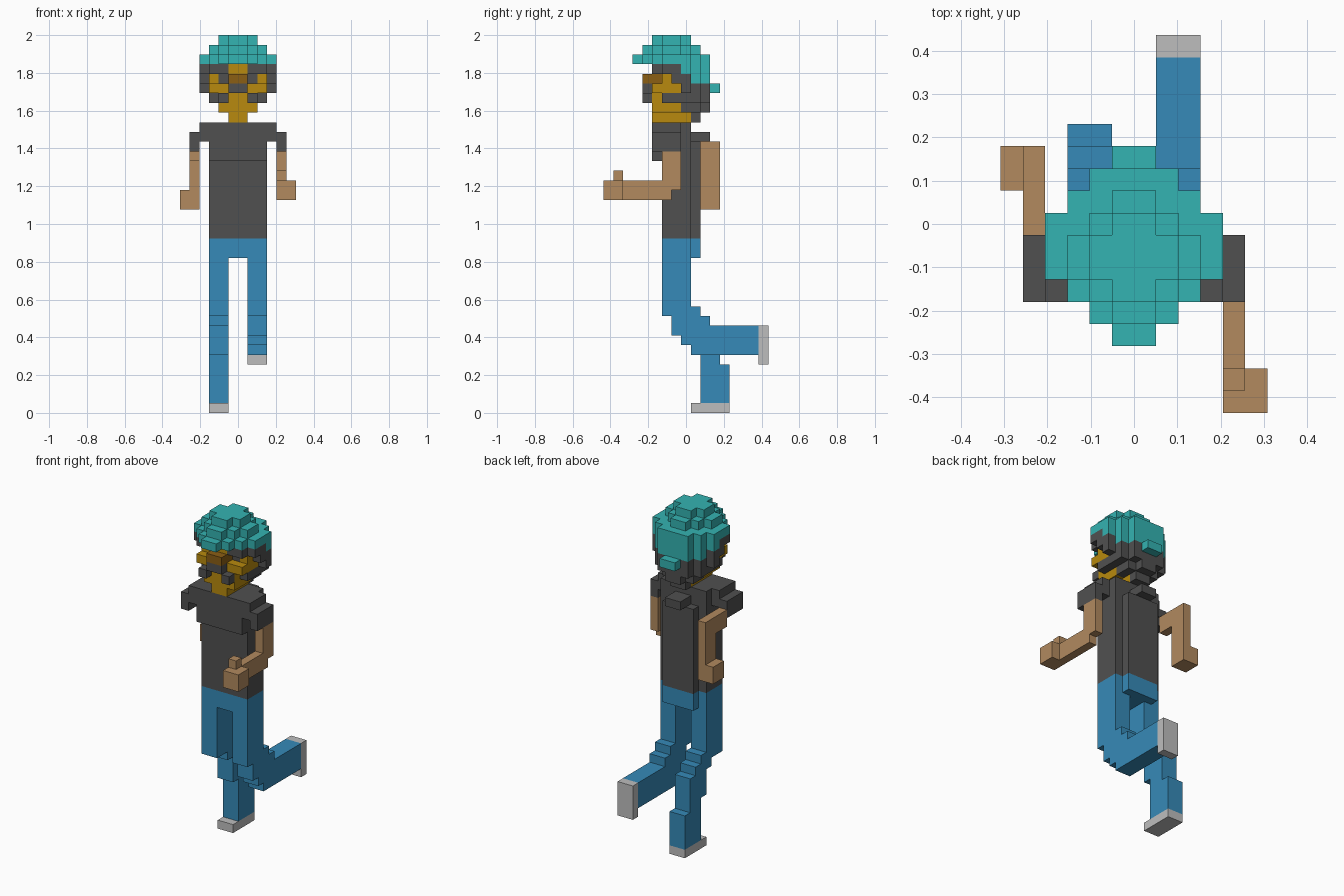
import bpy, bmesh, math
from mathutils import Vector

if "Cube" in bpy.data.objects:
    bpy.data.objects.remove(bpy.data.objects["Cube"], do_unlink=True)

V = 2 / 39          # edge of one block
J0 = 8.5            # block depth index at y = 0


def material(name, rgb):
    lin = [(c / 255 / 12.92) if c < 11 else ((c / 255 + 0.055) / 1.055) ** 2.4 for c in rgb]
    m = bpy.data.materials.new(name)
    m.use_nodes = True
    m.diffuse_color = (*lin, 1)
    bsdf = m.node_tree.nodes["Principled BSDF"]
    bsdf.inputs["Base Color"].default_value = (*lin, 1)
    bsdf.inputs["Roughness"].default_value = 0.9
    return m


TEAL = material("teal", (52, 179, 178))
DARK = material("charcoal", (80, 80, 80))
GOLD = material("gold", (184, 138, 14))
BROWN = material("dark ochre", (139, 94, 20))
SKIN = material("tan", (178, 138, 95))
BLUE = material("blue", (54, 138, 184))
GREY = material("light grey", (190, 190, 190))

cells = {}          # block -> part name
parts = {}          # part name -> material


def part(name, mat, *boxes):
    """Fill blocks from boxes (x0, x1, y0, y1, z0, z1); ends are exclusive."""
    parts[name] = mat
    for x0, x1, y0, y1, z0, z1 in boxes:
        for i in range(x0, x1):
            for j in range(y0, y1):
                for k in range(z0, z1):
                    cells[i, j, k] = name


def both(x0, x1, *rest):
    """A box and its mirror image."""
    return [(x0, x1, *rest), (-x1, -x0, *rest)]


def rows(k, j0, widths):
    """One layer made of centred rows, given by half widths from front to back."""
    return [(-w, w, j0 + n, j0 + n + 1, k, k + 1) for n, w in enumerate(widths)]


# Legs: left one kicked back, right one standing
part("left_leg", BLUE, (1, 3, 6, 9, 11, 16), (1, 3, 6, 10, 10, 11), (1, 3, 7, 11, 9, 10),
     (1, 3, 7, 16, 8, 9), (1, 3, 8, 16, 7, 8), (1, 3, 9, 16, 6, 7))
part("left_shoe", GREY, (1, 3, 16, 17, 5, 9))
part("right_leg", BLUE, (-3, -1, 6, 9, 11, 16), (-3, -1, 6, 10, 10, 11), (-3, -1, 8, 11, 9, 10),
     (-3, -1, 9, 12, 6, 9), (-3, -1, 10, 12, 5, 6), (-3, -1, 10, 13, 1, 5))
part("right_shoe", GREY, (-3, -1, 9, 13, 0, 1))
part("hips", BLUE, (-3, 3, 6, 9, 16, 18), (-2, 2, 9, 10, 16, 18))

# Shirt with back panel, chest, shoulders, sleeves and collar
part("shirt", DARK, (-3, 3, 6, 9, 18, 30), (-2, 2, 9, 10, 18, 28), (-3, 3, 5, 6, 26, 30),
     *both(3, 4, 5, 8, 28, 30), *both(4, 5, 5, 8, 27, 29), (-1, 1, 9, 11, 28, 29))

# Arms: left one reaching forward, right one swung back
part("left_arm", SKIN, (4, 5, 6, 8, 23, 27), (4, 5, 2, 7, 22, 23), (4, 5, 2, 8, 23, 24))
part("left_hand", SKIN, (4, 6, 0, 2, 22, 24), (4, 5, 1, 2, 24, 25))
part("right_arm", SKIN, (-5, -4, 8, 11, 26, 28), (-5, -4, 10, 12, 21, 28))
part("right_hand", SKIN, (-6, -4, 10, 12, 21, 23))

# Hair around the sides and back of the head
part("hair", DARK, (-1, 1, 8, 10, 30, 31), *rows(31, 8, (2, 2, 1)), *rows(32, 8, (3, 3, 2)),
     *rows(33, 8, (4, 3, 2)), *rows(34, 7, (4, 4, 3)), *rows(35, 6, (4, 4, 4)))

# Face
part("neck", GOLD, (-1, 1, 5, 9, 30, 31))
part("face", GOLD, (-2, 2, 5, 8, 31, 34), (-3, 3, 6, 8, 33, 35), (-1, 1, 5, 7, 35, 36),
     *both(2, 3, 5, 8, 33, 34))
part("eyes", DARK, *both(1, 2, 6, 7, 34, 35))
part("brows", DARK, *both(1, 3, 5, 6, 35, 36))
part("nose", BROWN, (-1, 1, 4, 6, 34, 35))
part("moustache", DARK, (-1, 1, 4, 5, 33, 34), *both(1, 2, 4, 5, 32, 33))
part("sideburns", DARK, *both(2, 3, 6, 8, 32, 33))

# Helmet: domed layers, lower towards the back
part("helmet", TEAL, *rows(38, 5, (1, 2, 2, 1)), *rows(37, 4, (1, 2, 3, 3, 2, 1)),
     *rows(36, 3, (1, 2, 3, 4, 4, 4, 3, 2)), *rows(35, 8, (4, 3, 2)),
     *rows(34, 9, (3, 2)), *rows(33, 10, (1, 1)))

# Outer faces of the blocks, merged into clean flat panels per part
DIRS = [Vector(d) for d in ((1, 0, 0), (-1, 0, 0), (0, 1, 0), (0, -1, 0), (0, 0, 1), (0, 0, -1))]


def build(name, mat):
    bm = bmesh.new()
    verts = {}
    for cell, owner in cells.items():
        if owner != name:
            continue
        c = Vector(cell)
        for d in DIRS:
            if tuple(int(a) for a in c + d) in cells:
                continue
            u = Vector((d.y, d.z, d.x))
            w = d.cross(u)
            face = []
            for a, b in ((-1, -1), (1, -1), (1, 1), (-1, 1)):
                p = c + Vector((0.5, 0.5, 0.5)) + (d + a * u + b * w) / 2
                key = tuple(round(t) for t in p)
                if key not in verts:
                    verts[key] = bm.verts.new((key[0] * V, (key[1] - J0) * V, key[2] * V))
                face.append(verts[key])
            bm.faces.new(face)
    bmesh.ops.dissolve_limit(bm, angle_limit=math.radians(1), verts=bm.verts, edges=bm.edges)
    mesh = bpy.data.meshes.new(name)
    bm.to_mesh(mesh)
    bm.free()
    mesh.materials.append(mat)
    bpy.context.scene.collection.objects.link(bpy.data.objects.new(name, mesh))


for part_name, part_mat in parts.items():
    build(part_name, part_mat)
